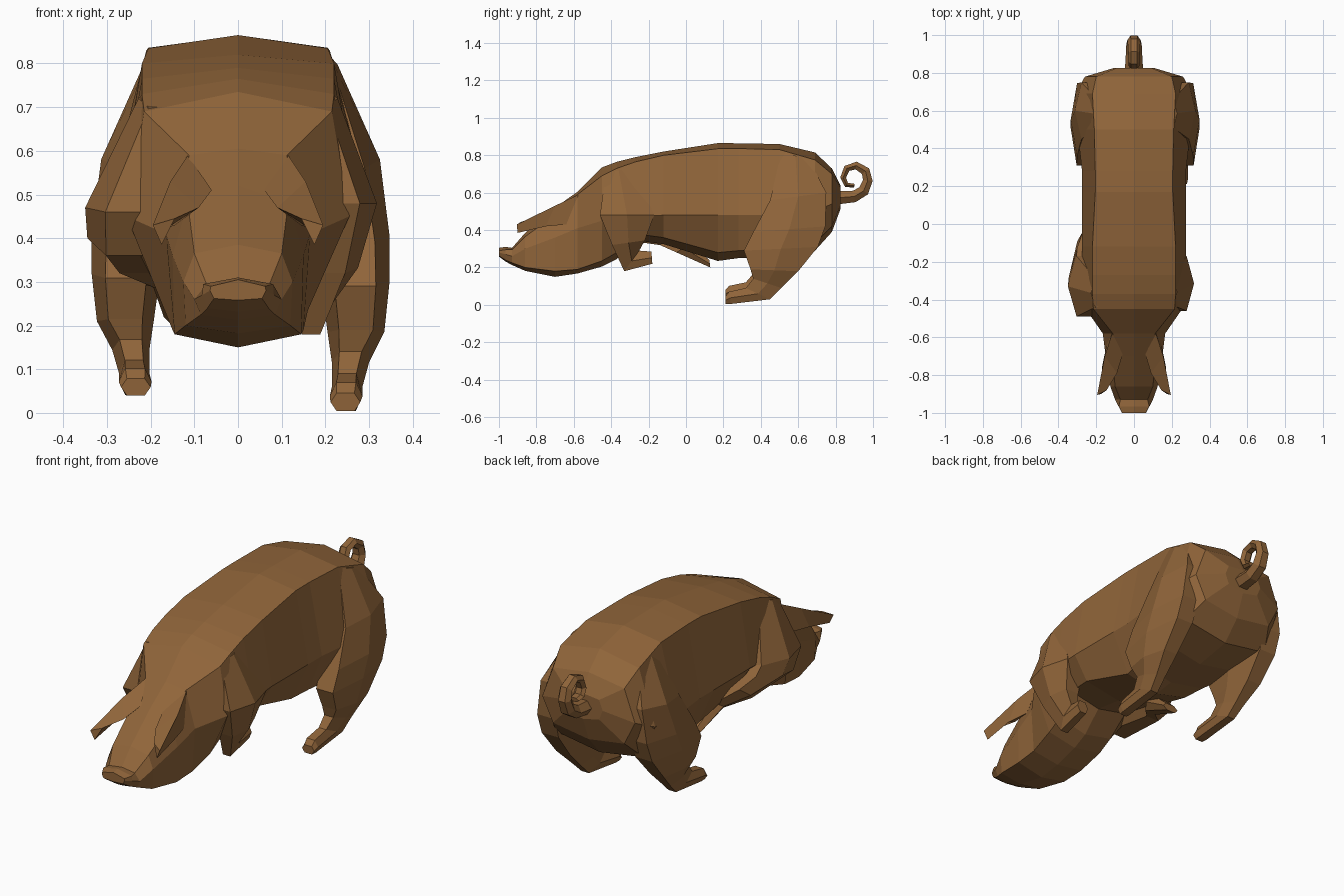
import bpy, bmesh, math
from mathutils import Vector

brown = bpy.data.materials.new("brown hide")
brown.diffuse_color = (0.28, 0.13, 0.042, 1)


def loft(name, rings):
    """Skin a list of equal-length point rings and cap both ends."""
    bm = bmesh.new()
    vs = [[bm.verts.new(p) for p in r] for r in rings]
    n = len(vs[0])
    for a, b in zip(vs, vs[1:]):
        for i in range(n):
            j = (i + 1) % n
            bm.faces.new((a[i], a[j], b[j], b[i]))
    bm.faces.new(vs[0])
    bm.faces.new(vs[-1])
    bmesh.ops.recalc_face_normals(bm, faces=bm.faces)
    me = bpy.data.meshes.new(name)
    bm.to_mesh(me)
    bm.free()
    me.materials.append(brown)
    ob = bpy.data.objects.new(name, me)
    bpy.context.collection.objects.link(ob)
    return ob


def body_ring(s):
    """Symmetric eight-sided cross-section facing along y."""
    y, zt, wt, zs, wm, zm, wl, zl, zb = s
    half = [(wt, zs), (wm, zm), (wl, zl)]
    return ([(0, y, zt)] + [(x, y, z) for x, z in half] + [(0, y, zb)]
            + [(-x, y, z) for x, z in reversed(half)])


def leg(name, side, sections, inset=0.14):
    """Six-sided limb; each section is inner x, outer x, front y z, back y z."""
    rings = []
    for xi, xo, fy, fz, by, bz in sections:
        d = (xo - xi) * inset
        my, mz = (fy + by) / 2, (fz + bz) / 2
        rings.append([(side * x, y, z) for x, y, z in (
            (xi + d, fy, fz), (xo - d, fy, fz), (xo, my, mz),
            (xo - d, by, bz), (xi + d, by, bz), (xi, my, mz))])
    return loft(name, rings)


# body: snout disc, head, jowl, shoulders, belly and rump in one skin
loft("head_and_torso", [body_ring(s) for s in (
    (-1.00, .305, .062, .29, .064, .28, .055, .262, .258),
    (-0.965, .31, .08, .295, .082, .27, .07, .24, .232),
    (-0.93, .305, .072, .295, .10, .26, .085, .225, .213),
    (-0.86, .385, .10, .365, .125, .30, .12, .20, .182),
    (-0.70, .52, .115, .48, .15, .36, .145, .18, .15),
    (-0.58, .605, .112, .59, .165, .41, .15, .19, .168),
    (-0.45, .735, .215, .69, .255, .45, .16, .235, .205),
    (-0.37, .765, .22, .73, .275, .46, .16, .28, .245),
    (-0.27, .79, .22, .765, .275, .47, .17, .38, .345),
    (-0.12, .82, .22, .80, .275, .48, .20, .36, .325),
    (0.17, .865, .205, .835, .275, .48, .18, .28, .235),
    (0.28, .864, .205, .836, .275, .48, .20, .29, .25),
    (0.50, .86, .21, .83, .30, .48, .24, .30, .255),
    (0.69, .815, .22, .775, .31, .50, .25, .33, .29),
    (0.78, .73, .20, .70, .26, .54, .20, .42, .39),
    (0.825, .64, .09, .63, .11, .58, .09, .53, .51))])

# hind legs, the left one slightly raised and closer in
hind = ((.13, .228, .51, .82, .66, .775),
        (.15, .325, .45, .56, .75, .60),
        (.18, .347, .36, .39, .745, .42),
        (.19, .347, .31, .29, .705, .31),
        (.205, .335, .345, .19, .60, .18),
        (.215, .30, .36, .14, .51, .09),
        (.215, .285, .32, .09, .45, .03),
        (.21, .285, .23, .07, .24, .005),
        (.212, .28, .21, .045, .212, .004))
leg("right_hind_leg", 1, hind, .2)
leg("left_hind_leg", -1, [
    (a - .012, b - .012, fy, fz + max(0, .036 - .06 * fz), by, bz + max(0, .036 - .06 * bz))
    for a, b, fy, fz, by, bz in hind], .2)

# right foreleg, foot tucked back
leg("right_foreleg", 1, (
    (.12, .228, -.43, .70, -.29, .74),
    (.14, .318, -.46, .48, -.17, .48),
    (.14, .275, -.395, .32, -.22, .345),
    (.13, .205, -.33, .18, -.25, .29),
    (.14, .205, -.18, .22, -.185, .285)), .22)

# left foreleg, folded with the forearm under the belly
leg("left_foreleg", -1, (
    (.12, .228, -.44, .70, -.29, .74),
    (.14, .35, -.49, .46, -.17, .48),
    (.15, .345, -.43, .36, -.13, .44),
    (.17, .30, -.14, .32, -.04, .40),
    (.09, .20, -.05, .28, .02, .33),
    (.08, .17, .13, .20, .125, .24)), .22)

# ears
for name, side in (("right_ear", 1), ("left_ear", -1)):
    loft(name, [[(side * x, y, z) for x, y, z in r] for r in (
        ((.06, -.69, .51), (.115, -.575, .59), (.145, -.64, .43)),
        ((.09, -.79, .47), (.155, -.70, .53), (.168, -.75, .42)),
        ((.145, -.88, .445), (.195, -.905, .43), (.175, -.90, .385)))])

# curly tail: tapered tube along a spiral
path = ((.78, .57, .042), (.90, .58, .036), (.95, .61, .034), (.972, .665, .030),
        (.96, .715, .028), (.91, .745, .024), (.86, .73, .021), (.84, .68, .018),
        (.858, .642, .015), (.90, .637, .012))
rings = []
for i, (y, z, r) in enumerate(path):
    a, b = path[max(i - 1, 0)], path[min(i + 1, len(path) - 1)]
    t = Vector((0, b[0] - a[0], b[1] - a[1])).normalized()
    n = Vector((0, -t.z, t.y))
    rings.append([Vector((1.2 * max(r, .025) * math.cos(k * math.pi / 3), y, z))
                  + n * r * math.sin(k * math.pi / 3) for k in range(6)])
loft("tail", rings)
